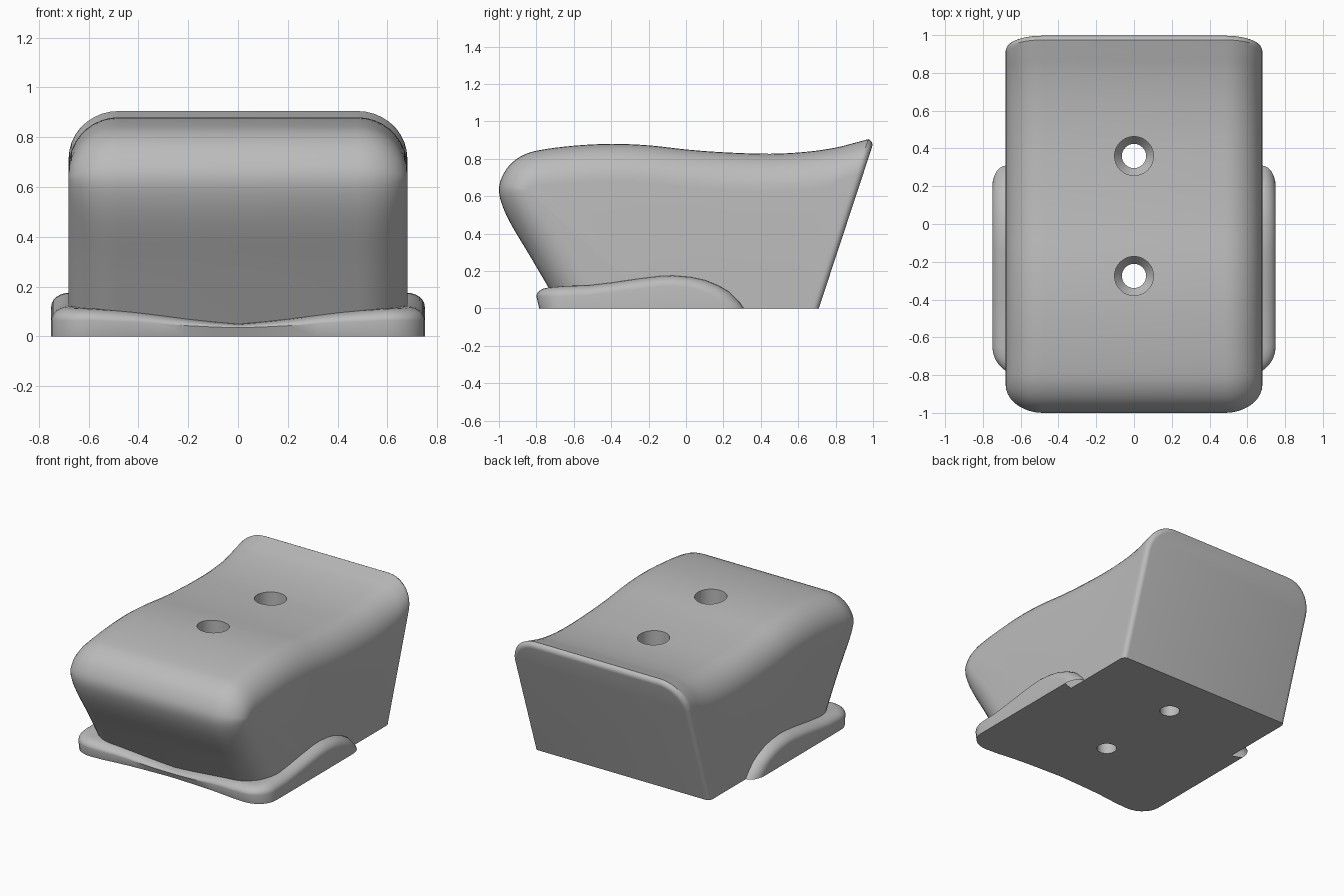
import bpy, bmesh, math
from mathutils import Vector

if "Cube" in bpy.data.objects:
    bpy.data.objects.remove(bpy.data.objects["Cube"], do_unlink=True)

grey = bpy.data.materials.new("plain grey")
grey.use_nodes = True
grey.diffuse_color = (0.5, 0.5, 0.5, 1)
grey.node_tree.nodes["Principled BSDF"].inputs["Base Color"].default_value = (0.5, 0.5, 0.5, 1)


def loft(name, rings, cap=True, close=True):
    """Skin a row of equal-length point rings into a solid."""
    bm = bmesh.new()
    rows = [[bm.verts.new(p) for p in ring] for ring in rings]
    n = len(rows[0])
    for a, b in zip(rows, rows[1:]):
        for i in range(n if close else n - 1):
            j = (i + 1) % n
            bm.faces.new((a[i], a[j], b[j], b[i]))
    if cap:
        bm.faces.new(rows[0])
        bm.faces.new(rows[-1])
    bmesh.ops.remove_doubles(bm, verts=bm.verts, dist=0.0004)
    bmesh.ops.dissolve_degenerate(bm, edges=bm.edges, dist=0.0002)
    bmesh.ops.recalc_face_normals(bm, faces=bm.faces)
    mesh = bpy.data.meshes.new(name)
    bm.to_mesh(mesh)
    bm.free()
    ob = bpy.data.objects.new(name, mesh)
    bpy.context.collection.objects.link(ob)
    mesh.materials.append(grey)
    return ob


def activate(ob):
    bpy.ops.object.select_all(action='DESELECT')
    ob.select_set(True)
    bpy.context.view_layer.objects.active = ob


def spline(points, steps):
    """Catmull-Rom curve through 2D points."""
    p = [Vector(q) for q in points]
    p = [2 * p[0] - p[1]] + p + [2 * p[-1] - p[-2]]
    out = []
    for a, b, c, d in zip(p, p[1:], p[2:], p[3:]):
        for k in range(steps):
            t = k / steps
            out.append(0.5 * (2 * b + (c - a) * t + (2 * a - 5 * b + 4 * c - d) * t * t
                              + (3 * b - a - 3 * c + d) * t ** 3))
    return out + [p[-2]]


# Body: wavy side profile (y, z) with rounded shoulders and a slanted back
WIDTH, ROUND, FILLET = 0.68, 0.2, 0.032
profile = spline([(-.67, 0), (-.74, .12), (-.84, .29), (-.93, .44), (-.98, .545), (-1, .63),
                  (-.985, .70), (-.94, .77), (-.87, .82), (-.78, .847), (-.6, .87), (-.4, .88),
                  (-.2, .872), (0, .85), (.2, .835), (.45, .827), (.65, .838), (.8, .86),
                  (.9, .885), (.975, .905)], 4)
back_down = Vector((-.33, -1)).normalized()
back_out = Vector((-back_down.y, back_down.x))

quarter = [math.radians(90 * k / 9) for k in range(10)]
arc = [(-1, t) for t in reversed(quarter)] + [(1, t) for t in quarter]

rings = []
last = len(profile) - 1
for j, p in enumerate(profile):
    tangent = (profile[min(j + 1, last)] - profile[max(j - 1, 0)]).normalized()
    inward = Vector((tangent.y, -tangent.x))
    blend = min(max((p.x - 0.6) / 0.36, 0), 1)
    inward = inward.lerp(back_down, blend * blend * (3 - 2 * blend)).normalized()
    if j == 0:
        inward = Vector((1 / inward.x, 0))
    nose = math.exp(-((p.x + 1) ** 2 + (p.y - .63) ** 2) / 0.06)
    radius = ROUND - 0.05 * nose
    ring = []
    for side, t in arc:
        q = p + inward * radius * (1 - math.cos(t))
        ring.append((side * (WIDTH - ROUND + ROUND * math.sin(t)), q.x, q.y))
    if j == 0:
        foot_start = ring[0][1]
    foot = foot_start + (0.71 - FILLET * 1.053 - foot_start) * j / last
    rings.append([(-WIDTH, foot, 0)] + ring + [(WIDTH, foot, 0)])

# Small fillet around the rim of the back face
rim = rings[-1]
for k in range(1, 6):
    a = math.radians(90 * k / 5)
    inset, push = FILLET * (1 - math.cos(a)), FILLET * math.sin(a)
    ring = []
    for (x, y, z), (side, t) in zip(rim[1:-1], arc):
        q = Vector((y, z)) + back_out * push + back_down * inset * math.cos(t)
        ring.append((x - side * inset * math.sin(t), q.x, q.y))
    foot = rim[0][1] + push * 1.053
    rings.append([(-WIDTH + inset, foot, 0)] + ring + [(WIDTH - inset, foot, 0)])
body = loft("body", rings)

# Two screw holes: wide bore, conical seat, narrow through hole
for y in (-.275, .36):
    section = [(.064, -.1), (.064, .22), (.103, .27), (.103, 1.2)]
    circle = [math.tau * k / 48 for k in range(48)]
    cutter = loft("hole_cutter", [[(r * math.cos(a), y + r * math.sin(a), z) for a in circle]
                                  for r, z in section])
    cutter.hide_render = True
    activate(body)
    cut = body.modifiers.new("hole", 'BOOLEAN')
    cut.operation, cut.solver, cut.object = 'DIFFERENCE', 'EXACT', cutter
    bpy.ops.object.modifier_apply(modifier=cut.name)
    bpy.data.objects.remove(cutter, do_unlink=True)

# Base lip: stations of outer x, y, inward direction, wall height, top height, rear shift
sides = [(.2, 0, 0, .11), (.193, .018, .028, .098), (.18, .035, .055, .085),
         (.16, .055, .09, .07), (.125, .077, .122, .05), (.07, .098, .152, .03),
         (.01, .112, .168, .015), (-.07, .12, .176, 0), (-.14, .118, .173, 0),
         (-.25, .106, .16, 0), (-.4, .086, .138, 0), (-.52, .07, .124, 0)]
stations = [(.75, y, -1, 0, w, h, s) for y, w, h, s in sides]
for k in range(8):
    a = math.radians(90 * k / 7)
    c, s = math.cos(a), math.sin(a)
    stations.append((.6 + .15 * c, -.65 - .15 * s, -c, s, .065, .12 - .008 * s, 0))
for x, y, h in [(.5, -.795, .105), (.42, -.785, .098), (.32, -.775, .086),
                (.2, -.768, .07), (.1, -.764, .059), (0, -.76, .05)]:
    stations.append((x, y, 0, 1, h - .015 - .06 * x, h, 0))


def lip_section(x, y, nx, ny, wall, top, shift):
    root = (x * .8, y * .75)
    ring = [(*root, 0), (x, y + .015 * ny, 0)]
    for k in range(7):
        a = math.radians(90 * k / 6)
        d = .075 * (1 - math.cos(a))
        ring.append((x + nx * d, y + ny * d + shift * math.sin(a),
                     wall + (top - wall) * math.sin(a)))
    return ring + [(*root, top)]


half = [lip_section(*s) for s in stations]
mirrored = [[(-x, y, z) for x, y, z in ring] for ring in reversed(half[:-1])]
lip = loft("base_lip", half + mirrored, cap=False)

for ob in (body, lip):
    activate(ob)
    bpy.ops.object.shade_smooth_by_angle(angle=math.radians(32))
